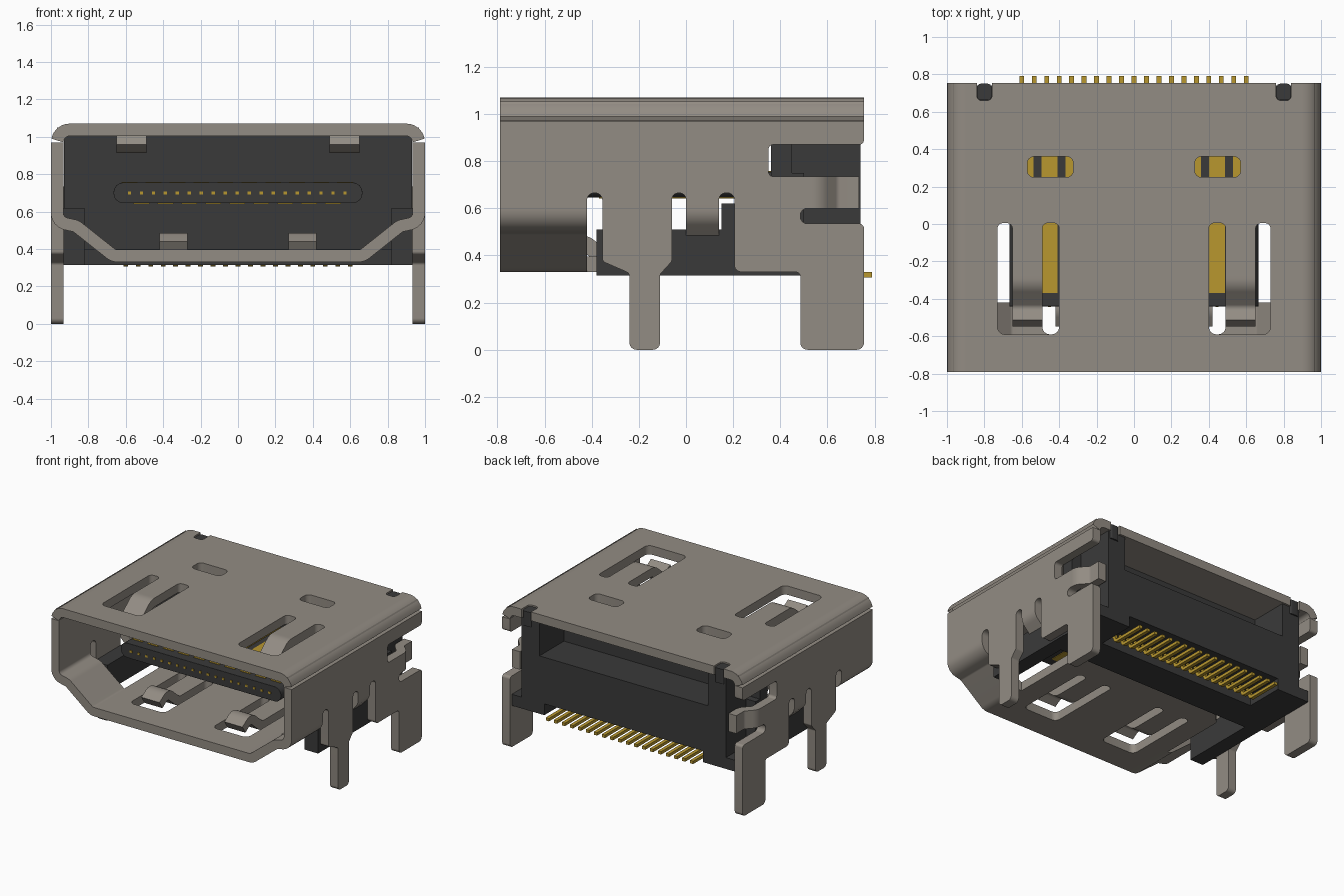
import bpy, bmesh, math
from mathutils import Vector

cube = bpy.data.objects.get("Cube")
if cube:
    bpy.data.objects.remove(cube, do_unlink=True)


def material(name, rgb, metallic=0.0):
    m = bpy.data.materials.new(name)
    m.use_nodes = True
    m.diffuse_color = (*rgb, 1)
    m.node_tree.nodes["Principled BSDF"].inputs["Base Color"].default_value = (*rgb, 1)
    return m


STEEL = material("warm grey steel", (0.29, 0.262, 0.228))
BLACK = material("black plastic", (0.042, 0.042, 0.042))
GOLD = material("gold contact", (0.48, 0.31, 0.028))
T = 0.066                      # sheet thickness
FRONT, BACK = -0.79, 0.755     # shell ends
parts = []


def rounded(pts, closed=True, steps=6):
    """Turn (a, b, radius) corners into arcs."""
    out, n = [], len(pts)
    for i, q in enumerate(pts):
        p = Vector(q[:2])
        if len(q) < 3 or (not closed and i in (0, n - 1)):
            out.append(p)
            continue
        d1 = (Vector(pts[i - 1][:2]) - p).normalized()
        d2 = (Vector(pts[(i + 1) % n][:2]) - p).normalized()
        half, r = d1.angle(d2) / 2, q[2]
        c = p + (d1 + d2).normalized() * (r / math.sin(half))
        a = p + d1 * (r / math.tan(half)) - c
        b = p + d2 * (r / math.tan(half)) - c
        out += [c + a.lerp(b, k / steps).normalized() * r for k in range(steps + 1)]
    return out


def band(path, thick=T):
    """Closed outline of a bent sheet that follows an open path."""
    p = rounded(path, closed=False)
    left, right = [], []
    for i, q in enumerate(p):
        t1 = (q - p[max(i - 1, 0)]).normalized() if i else (p[1] - q).normalized()
        t2 = (p[i + 1] - q).normalized() if i < len(p) - 1 else t1
        t = (t1 + t2).normalized()
        off = Vector((-t.y, t.x)) * (thick / 2 / max(t.dot(t1), 0.4))
        left.append(q + off)
        right.append(q - off)
    return left + right[::-1]


def rect(a0, a1, b0, b1, r=0.0):
    pts = [(a0, b0), (a1, b0), (a1, b1), (a0, b1)]
    return rounded([(*p, r) for p in pts]) if r else [Vector(p) for p in pts]


def plate(name, mat, loops, axis, lo, hi, mirror=False):
    """Extrude outline plus holes along an axis from lo to hi."""
    cu = bpy.data.curves.new(name, 'CURVE')
    cu.dimensions, cu.fill_mode, cu.extrude = '2D', 'BOTH', (hi - lo) / 2
    for loop in loops:
        s = cu.splines.new('POLY')
        s.points.add(len(loop) - 1)
        for sp, v in zip(s.points, loop):
            sp.co = (v[0], v[1], 0, 1)
        s.use_cyclic_u = True
    tmp = bpy.data.objects.new(name + " outline", cu)
    bpy.context.collection.objects.link(tmp)
    dg = bpy.context.evaluated_depsgraph_get()
    me = bpy.data.meshes.new_from_object(tmp.evaluated_get(dg))
    bpy.data.objects.remove(tmp, do_unlink=True)
    mid = (lo + hi) / 2
    for v in me.vertices:
        a, b, c = v.co.x, v.co.y, v.co.z + mid
        v.co = {'X': (c, a, b), 'Y': (a, c, b), 'Z': (a, b, c)}[axis]
    bm = bmesh.new()
    bm.from_mesh(me)
    bmesh.ops.remove_doubles(bm, verts=bm.verts, dist=1e-5)
    bmesh.ops.recalc_face_normals(bm, faces=bm.faces)
    bm.to_mesh(me)
    bm.free()
    me.name = name
    me.materials.clear()
    me.materials.append(mat)
    ob = bpy.data.objects.new(name, me)
    bpy.context.collection.objects.link(ob)
    if mirror:
        ob.modifiers.new("Mirror", 'MIRROR').use_mirror_merge = False
    parts.append(ob)
    return ob


def flip(loop):
    return [Vector((-v[0], v[1])) for v in loop]


def spring_slot(x0, t0, t1, x1):
    """U-shaped slot around a spring tongue."""
    return rounded([(x0, -0.59, 0.04), (x1, -0.59, 0.04), (x1, 0.005, 0.03), (t1, 0.005, 0.03),
                    (t1, -0.28), (t0, -0.28), (t0, 0.005, 0.03), (x0, 0.005, 0.03)])


# Shell top with rear notches, spring slots and inspection windows
half = [(0.9, FRONT), (0.9, BACK), (0.84, BACK), (0.84, 0.66, 0.025), (0.76, 0.66, 0.025), (0.76, BACK)]
top = rounded(half + [(-p[0], *p[1:]) for p in half[::-1]])
holes = [spring_slot(0.4, 0.49, 0.65, 0.73), rect(0.325, 0.57, 0.25, 0.36, 0.035)]
plate("shell_top", STEEL, [top] + holes + [flip(h) for h in holes], 'Z', 1.07 - T, 1.07)

# Rolled upper corners
zc, xc = 1.07 - T / 2, 1 - T / 2
plate("shell_corner", STEEL, [band([(0.9, zc), (xc, zc, 0.067), (xc, 0.97)])], 'Y', FRONT, BACK, True)

# Side walls with board legs and cutouts
side = rounded([
    (FRONT, 0.97), (FRONT, 0.61), (-0.42, 0.61), (-0.42, 0.665, 0.03), (-0.355, 0.665, 0.03),
    (-0.355, 0.375, 0.02), (-0.24, 0.325, 0.02), (-0.24, 0, 0.03), (-0.11, 0, 0.03), (-0.11, 0.32, 0.02),
    (-0.06, 0.375, 0.02), (-0.06, 0.665, 0.028), (0, 0.665, 0.028), (0, 0.62), (0.14, 0.62),
    (0.14, 0.665, 0.028), (0.205, 0.665, 0.028), (0.205, 0.33, 0.03), (0.485, 0.33, 0.02),
    (0.485, 0, 0.03), (BACK, 0, 0.03), (BACK, 0.535, 0.02), (0.485, 0.535, 0.03), (0.485, 0.6, 0.03),
    (0.53, 0.6), (0.53, 0.735), (0.35, 0.735, 0.02), (0.35, 0.87, 0.02), (BACK, 0.87, 0.02), (BACK, 0.97)])
plate("side_wall", STEEL, [side], 'X', 1 - T, 1, True)

# Side tabs bent inwards
plate("side_catch", STEEL, [band([(xc, 0.62), (xc, 0.57, 0.06), (0.9, 0.5)])], 'Y', 0, 0.14, True)
plate("rear_side_spring", STEEL,
      [band([(xc, 0.53), (xc, 0.56, 0.06), (0.9, 0.63, 0.06), (0.9, 0.735)])], 'Z', 0.6, 0.735, True)

# Lower front lip and bottom sheet
zb = 0.33 + T / 2
plate("lower_lip", STEEL, [band([(xc, 0.61), (xc, 0.545, 0.06), (0.865, 0.522, 0.06),
                                 (0.665, zb, 0.06), (0.59, zb)])], 'Y', FRONT, -0.42, True)
half = [(0.59, FRONT), (0.59, -0.42), (0.65, -0.42), (0.65, 0.1, 0.03), (0.56, 0.2, 0.03)]
bottom = rounded(half + [(-p[0], *p[1:]) for p in half[::-1]])
slot = spring_slot(0.2, 0.27, 0.42, 0.49)
plate("shell_bottom", STEEL, [bottom, slot, flip(slot)], 'Z', 0.33, 0.33 + T)

# Grip springs, top and bottom
for name, z, d, x0, x1 in (("top_spring", zc, -1, 0.49, 0.65), ("bottom_spring", zb, 1, 0.27, 0.42)):
    path = [(-0.27, z), (-0.32, z, 0.08), (-0.445, z + d * 0.105, 0.06), (-0.53, z + d * 0.05)]
    plate(name, STEEL, [band(path)], 'X', x0, x1, True)

# Plastic body: core, upper wall, posts around the rear window
half = [(0.93, 0.36), (0.93, 0.5), (0.85, 0.5), (0.85, 0.74)]
core = half + [(-a, b) for a, b in half[::-1]]
plate("body_core", BLACK, [core], 'Z', 0.4, 0.75)
plate("body_front_wall", BLACK, [rect(-0.93, 0.93, 0.36, 0.45)], 'Z', 0.75, 1.004)
plate("rear_post", BLACK, [rect(0.7, 0.85, 0.45, 0.74)], 'Z', 0.75, 1.004, True)
plate("locating_nub", BLACK, [rect(0.762, 0.838, 0.662, 0.75, 0.02)], 'Z', 0.95, 1.06, True)

# Base frame, open at the rear for the pin tails
half = [(0.93, 0.2), (0.93, 0.74), (0.66, 0.74), (0.66, 0.45)]
plate("body_base", BLACK, [half + [(-a, b) for a, b in half[::-1]]], 'Z', 0.315, 0.4)
arm = [(-0.38, 0.315), (0.36, 0.315), (0.36, 0.62), (0.15, 0.62), (0.15, 0.51), (-0.38, 0.51)]
plate("side_arm", BLACK, [arm], 'X', 0.82, 0.932, True)

# Contact tongue
tongue = plate("tongue", BLACK, [rect(-0.665, 0.665, 0.645, 0.755, 0.052)], 'Y', -0.44, 0.4)
bev = tongue.modifiers.new("Bevel", 'BEVEL')
bev.width, bev.segments, bev.limit_method, bev.angle_limit = 0.035, 4, 'ANGLE', math.radians(60)

# Contacts alternate between the two tongue faces; each has a tip and a tail
for i in range(19):
    x = -0.58 + 0.064 * i
    z = 0.643 if i % 2 else 0.753
    plate("contact_strip", GOLD, [rect(x - 0.042, x + 0.042, -0.37, 0.37)], 'Z', z - 0.002, z + 0.006)
    plate("contact_tip", GOLD, [rect(x - 0.009, x + 0.009, 0.692, 0.708)], 'Y', -0.445, -0.43)
    xt = (i - 9) / 15
    tail = band([(0.49, 0.42), (0.53, 0.318, 0.02), (0.79, 0.318)], 0.022)
    plate("pin_tail", GOLD, [tail], 'X', xt - 0.013, xt + 0.013)

# Smooth bends, crisp edges
bpy.ops.object.select_all(action='DESELECT')
for ob in parts:
    ob.select_set(True)
bpy.context.view_layer.objects.active = parts[0]
bpy.ops.object.shade_smooth_by_angle(angle=math.radians(30))
